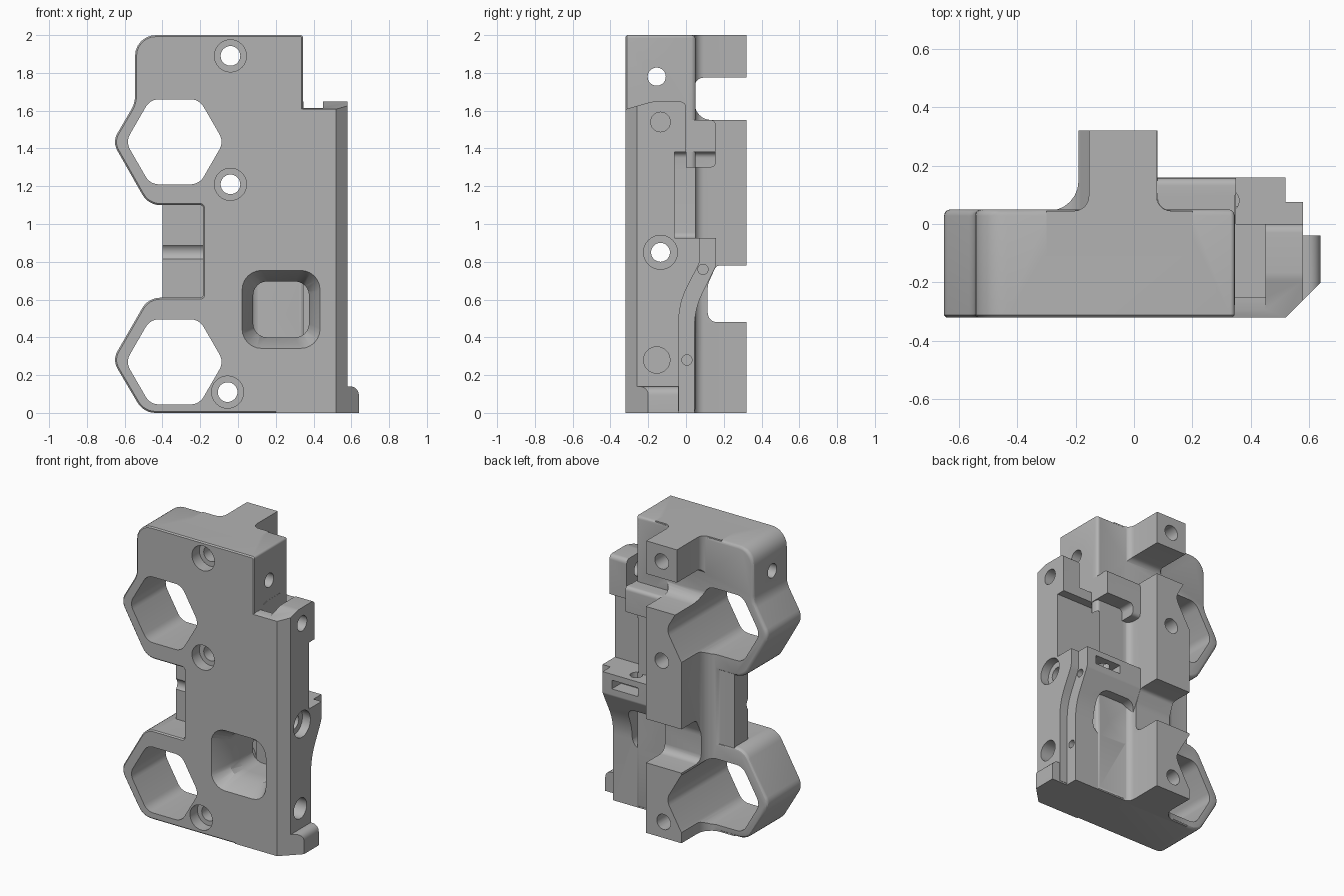
import bpy, bmesh, math
from mathutils import Vector

if "Cube" in bpy.data.objects:
    bpy.data.objects.remove(bpy.data.objects["Cube"], do_unlink=True)

grey = bpy.data.materials.new("plain_grey")
grey.use_nodes = True
grey.diffuse_color = (0.45, 0.45, 0.45, 1)
grey.node_tree.nodes["Principled BSDF"].inputs["Base Color"].default_value = (0.45, 0.45, 0.45, 1)


def rounded(points, radius=0.0, steps=6):
    """Round each corner of a polygon; a point may carry its own radius."""
    out, n = [], len(points)
    for i, p in enumerate(points):
        r = p[2] if len(p) > 2 else radius
        c = Vector(p[:2])
        a = Vector(points[i - 1][:2]) - c
        b = Vector(points[(i + 1) % n][:2]) - c
        if r <= 0:
            out.append(c)
            continue
        half = a.angle(b) / 2
        t = min(r / math.tan(half), a.length * 0.49, b.length * 0.49)
        r = t * math.tan(half)
        a.normalize()
        b.normalize()
        centre = c + (a + b).normalized() * (r / math.sin(half))
        s, e = c + a * t - centre, c + b * t - centre
        sweep = math.pi - 2 * half
        for k in range(steps + 1):
            f = k / steps
            out.append(centre + (s * math.sin((1 - f) * sweep) + e * math.sin(f * sweep)) / math.sin(sweep))
    return out


def place(axis, u, v, w):
    return {"x": (w, u, v), "y": (u, w, v), "z": (u, v, w)}[axis]


def prism(name, pts, axis, lo, hi, taper=1.0, rim=None):
    """Extrude a flat outline along an axis; rim softens edges picked by a rule."""
    mid = sum(pts, Vector((0, 0))) / len(pts)
    bm = bmesh.new()
    start = [bm.verts.new(place(axis, p.x, p.y, lo)) for p in pts]
    ends = [mid + (p - mid) * taper for p in pts]
    end = [bm.verts.new(place(axis, p.x, p.y, hi)) for p in ends]
    bm.faces.new(start)
    bm.faces.new(end)
    for i in range(len(pts)):
        j = (i + 1) % len(pts)
        bm.faces.new((start[i], start[j], end[j], end[i]))
    bmesh.ops.recalc_face_normals(bm, faces=bm.faces)
    for rule, size, segs in rim or []:
        edges = [e for e in bm.edges if all(rule(v.co) for v in e.verts)]
        bmesh.ops.bevel(bm, geom=edges, offset=size, segments=segs, profile=0.5, affect="EDGES")
    mesh = bpy.data.meshes.new(name)
    bm.to_mesh(mesh)
    bm.free()
    mesh.materials.append(grey)
    ob = bpy.data.objects.new(name, mesh)
    bpy.context.collection.objects.link(ob)
    return ob


def box(name, x, y, z, r=0.0, axis="y"):
    span = {"x": (y, z, x), "y": (x, z, y), "z": (x, y, z)}[axis]
    (a, b), (c, d), (lo, hi) = span
    return prism(name, rounded([(a, c), (b, c), (b, d), (a, d)], r), axis, lo, hi)


def rod(name, axis, u, v, r, lo, hi, sides=32):
    pts = [Vector((u + r * math.cos(k * math.tau / sides), v + r * math.sin(k * math.tau / sides)))
           for k in range(sides)]
    return prism(name, pts, axis, lo, hi)


def combine(target, other, how):
    mod = target.modifiers.new("join", "BOOLEAN")
    mod.operation, mod.solver, mod.object = how, "EXACT", other
    bpy.context.view_layer.objects.active = target
    bpy.ops.object.modifier_apply(modifier=mod.name)
    bpy.data.objects.remove(other, do_unlink=True)


# Main plate with two ring lobes and a notch between them
outline = rounded([(0.345, 0, 0), (0.345, 2, 0.015), (-0.545, 2, 0.11), (-0.545, 1.64, 0.15),
                   (-0.665, 1.435, 0.09), (-0.475, 1.1, 0.11), (-0.185, 1.1, 0.015),
                   (-0.185, 0.61, 0.015), (-0.475, 0.61, 0.11), (-0.665, 0.28, 0.09),
                   (-0.5, 0, 0.11)])
body = prism("mount_body", outline, "y", -0.32, 0.05, rim=[
    (lambda c: c.y > 0.049, 0.022, 3), (lambda c: c.y < -0.319, 0.008, 1)])

# Rear posts: plan outline with flared roots, trimmed by a stepped side outline
lower_plan = [(-0.4, -0.1, 0), (0.2, -0.1, 0), (0.2, 0.045, 0), (0.08, 0.045, 0.05),
              (0.08, 0.32, 0), (-0.19, 0.32, 0), (-0.19, 0.045, 0.11), (-0.4, 0.045, 0)]
lower_side = [(-0.2, 0, 0), (0.33, 0, 0), (0.33, 0.48, 0), (0.115, 0.48, 0.05), (0.115, 0.68, 0.1),
              (0.16, 0.78, 0.03), (0.33, 0.78, 0), (0.33, 1.55, 0), (0.045, 1.55, 0.09),
              (0.045, 1.75, 0), (-0.2, 1.75, 0)]
upper_plan = [(-0.3, -0.1, 0), (0.2, -0.1, 0), (0.2, 0.045, 0), (0.077, 0.045, 0.05),
              (0.077, 0.32, 0), (-0.155, 0.32, 0), (-0.155, 0.045, 0.05), (-0.3, 0.045, 0)]
upper_side = [(-0.2, 1.6, 0), (0.045, 1.6, 0), (0.045, 1.775, 0.05), (0.33, 1.775, 0),
              (0.33, 2, 0), (-0.2, 2, 0)]
for plan, side, lo, hi in ((lower_plan, lower_side, 0, 1.75), (upper_plan, upper_side, 1.6, 2)):
    post = prism("post", rounded(plan), "z", lo, hi)
    combine(post, prism("side", rounded(side), "x", -0.5, 0.5), "INTERSECT")
    combine(body, post, "UNION")

# Side rail, bracket flange and foot
rail = prism("rail", rounded([(0.2, -0.32), (0.52, -0.32), (0.58, -0.26), (0.58, 0), (0.2, 0)]),
             "z", 0, 1.65)
rail_side = [(-0.4, 0, 0), (-0.04, 0, 0), (-0.04, 0.93, 0), (0, 1.3, 0), (0, 1.648, 0.03),
             (-0.18, 1.648, 0.1), (-0.33, 1.605, 0)]
combine(rail, prism("side", rounded(rail_side), "x", 0, 1), "INTERSECT")
combine(body, rail, "UNION")
flange = [(-0.1, 0, 0), (0.045, 0, 0), (0.045, 0.55, 0.4), (0.16, 0.78, 0.03),
          (0.16, 0.925, 0), (-0.1, 0.925, 0)]
combine(body, prism("flange", rounded(flange), "x", 0.05, 0.52), "UNION")
lip = [(-0.2, 0.01, 0), (-0.038, 0.01, 0), (-0.038, 0.58, 0.4), (0.075, 0.8, 0.1),
       (0.075, 0.925, 0), (-0.2, 0.925, 0)]
combine(body, prism("lip", rounded(lip), "x", 0.3, 0.58), "UNION")
foot = prism("foot", rounded([(0.45, -0.32), (0.52, -0.32), (0.64, -0.2), (0.64, -0.04),
                              (0.45, -0.04)]), "z", 0, 0.14,
             rim=[(lambda c: c.x > 0.639 and c.z > 0.139, 0.045, 5)])
combine(body, foot, "UNION")

# Rear shoulder block above the pocket
combine(body, box("shoulder", (0, 0.35), (-0.1, 0.157), (1.3, 1.55), 0.025, "x"), "UNION")

cuts = []
# Open rear pocket and the slot behind the rail tip
cuts.append(box("pocket", (0.14, 0.7), (-0.06, 0.4), (0.925, 1.38), 0.03))
cuts.append(box("tip_slot", (0.346, 0.45), (-0.25, 0.1), (1.45, 1.8)))
cuts.append(box("tip_step", (0.346, 0.45), (-0.4, 0.1), (1.615, 1.8)))

# Rounded hexagonal sockets
for z in (1.435, 0.27):
    hexagon = [(-0.335 + 0.26 * math.cos(k * math.pi / 3), z + 0.26 * math.sin(k * math.pi / 3))
               for k in range(6)]
    cuts.append(prism("socket", rounded(hexagon, 0.08), "y", -0.5, 0.5))


# Window with a tapered front opening
def square(s):
    return rounded([(0.228 + a * s, 0.548 + b * s) for a, b in ((-1, -1), (1, -1), (1, 1), (-1, 1))],
                   s * 0.5)


cuts.append(prism("window", square(0.148), "y", -0.5, 0.5))
cuts.append(prism("window_taper", square(0.207), "y", -0.321, -0.2, taper=0.71))

# Counterbored screw holes through the posts
for x, z in ((-0.04, 1.89), (-0.04, 1.21), (-0.055, 0.11)):
    cuts.append(rod("screw_hole", "y", x, z, 0.052, -0.5, 0.5))
    cuts.append(rod("counterbore", "y", x, z, 0.085, -0.5, -0.24))

# Cross holes in the side faces
for y, z, r, lo in ((-0.155, 1.78, 0.048, -1), (-0.135, 0.85, 0.05, -1), (-0.135, 0.85, 0.09, 0.52),
                    (-0.135, 1.54, 0.052, 0.44), (-0.155, 0.28, 0.07, 0.46),
                    (0.09, 0.76, 0.027, 0.48), (0.005, 0.28, 0.027, 0.48)):
    cuts.append(rod("cross_hole", "x", y, z, r, lo, 1))

# Bracket slot and vertical hole
cuts.append(box("bracket_slot", (0.25, 0.45), (0.06, 0.3), (0.825, 0.885)))
cuts.append(rod("bracket_hole", "z", 0.32, 0.08, 0.04, 0.84, 1.0))

# Vent slots in the notch wall
for k in range(5):
    y = -0.255 + k * 0.06
    for z in (0.64, 0.91):
        cuts.append(box("vent", (-0.3, -0.14), (y - 0.015, y + 0.015), (z, z + 0.15)))

for cutter in cuts:
    combine(body, cutter, "DIFFERENCE")

body.data.materials.clear()
body.data.materials.append(grey)
for face in body.data.polygons:
    face.material_index = 0
bpy.ops.object.select_all(action="DESELECT")
body.select_set(True)
bpy.context.view_layer.objects.active = body
bpy.ops.object.shade_smooth_by_angle(angle=math.radians(30))
